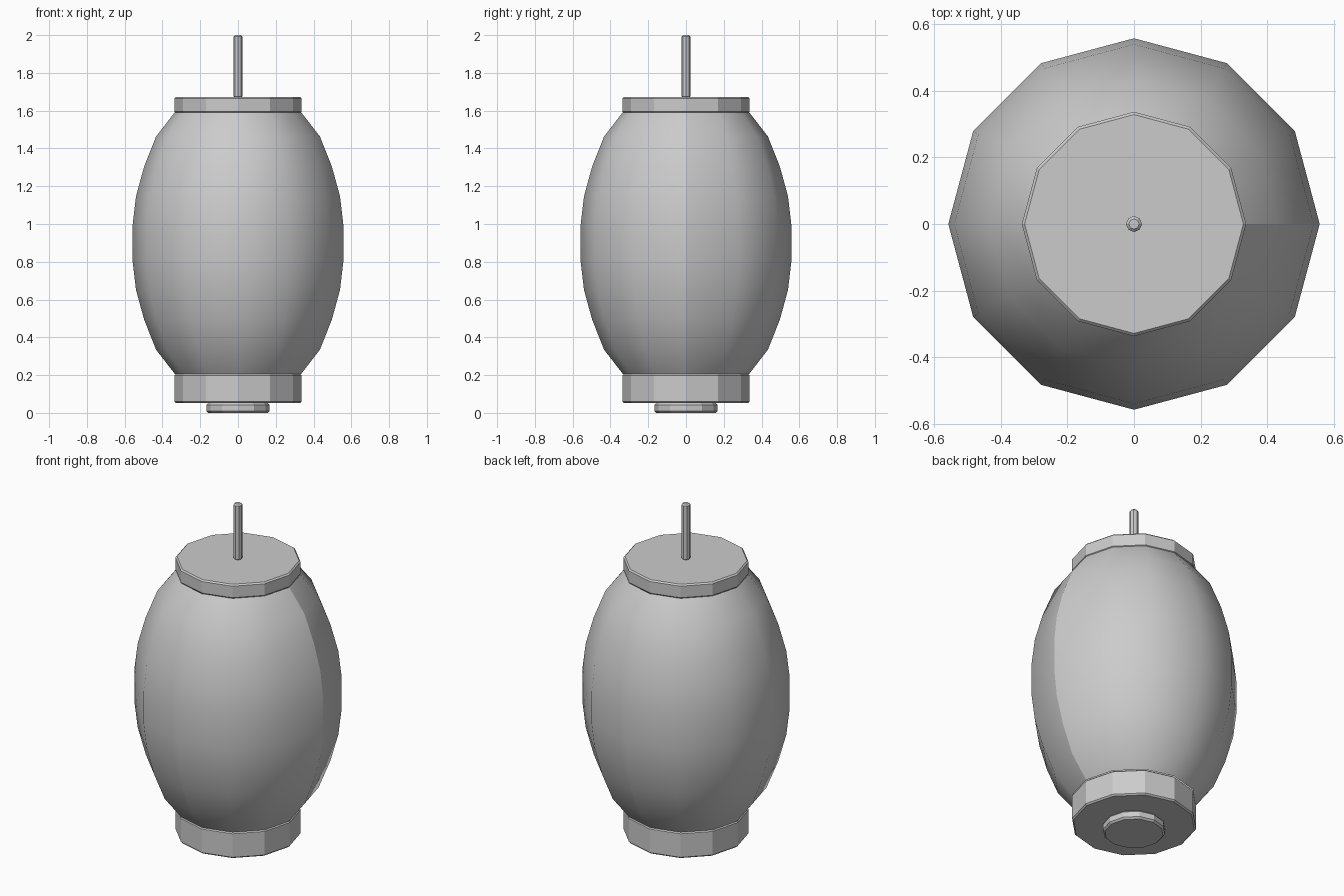
import bpy, bmesh
from math import sin, cos, tau, radians

if "Cube" in bpy.data.objects:
    bpy.data.objects.remove(bpy.data.objects["Cube"])

SIDES = 12

def disc(name, radius, z0, z1, bevel, sides=SIDES):
    """Faceted cylinder with a small chamfer on its rims; first corner on +x."""
    bm = bmesh.new()
    rings = [[bm.verts.new((radius * cos(tau * i / sides), radius * sin(tau * i / sides), z))
              for i in range(sides)] for z in (z0, z1)]
    bm.faces.new(rings[0][::-1])
    bm.faces.new(rings[1])
    for i in range(sides):
        j = (i + 1) % sides
        bm.faces.new((rings[0][i], rings[0][j], rings[1][j], rings[1][i]))
    me = bpy.data.meshes.new(name)
    bm.to_mesh(me)
    bm.free()
    ob = bpy.data.objects.new(name, me)
    bpy.context.collection.objects.link(ob)
    mod = ob.modifiers.new("rim", 'BEVEL')
    mod.width = bevel
    mod.segments = 1
    mod.limit_method = 'ANGLE'
    mod.angle_limit = radians(70)
    return ob

def lathe(name, profile):
    """Smooth-shaded open shell turned from (radius, z) points."""
    bm = bmesh.new()
    rings = [[bm.verts.new((r * cos(tau * i / SIDES), r * sin(tau * i / SIDES), z))
              for i in range(SIDES)] for r, z in profile]
    for a, b in zip(rings, rings[1:]):
        for i in range(SIDES):
            j = (i + 1) % SIDES
            bm.faces.new((a[i], a[j], b[j], b[i])).smooth = True
        # seam of the paper shell on +x
        bm.edges.get((a[0], b[0])).smooth = False
    me = bpy.data.meshes.new(name)
    bm.to_mesh(me)
    bm.free()
    ob = bpy.data.objects.new(name, me)
    bpy.context.collection.objects.link(ob)
    return ob

# Barrel-shaped body, symmetric about mid height
half = [(0.558, 0.095), (0.54, 0.248), (0.497, 0.405), (0.434, 0.564), (0.335, 0.692)]
MID = 0.899
lathe("lantern_body", [(r, MID - d) for r, d in reversed(half)] + [(r, MID + d) for r, d in half])

# End collars
disc("top_collar", 0.337, 1.588, 1.672, 0.008)
disc("bottom_collar", 0.337, 0.052, 0.207, 0.008)

# Small foot under the bottom collar
disc("foot", 0.168, 0.0, 0.052, 0.01)

# Hanging rod
disc("hanging_rod", 0.024, 1.668, 2.0, 0.008, 8)
